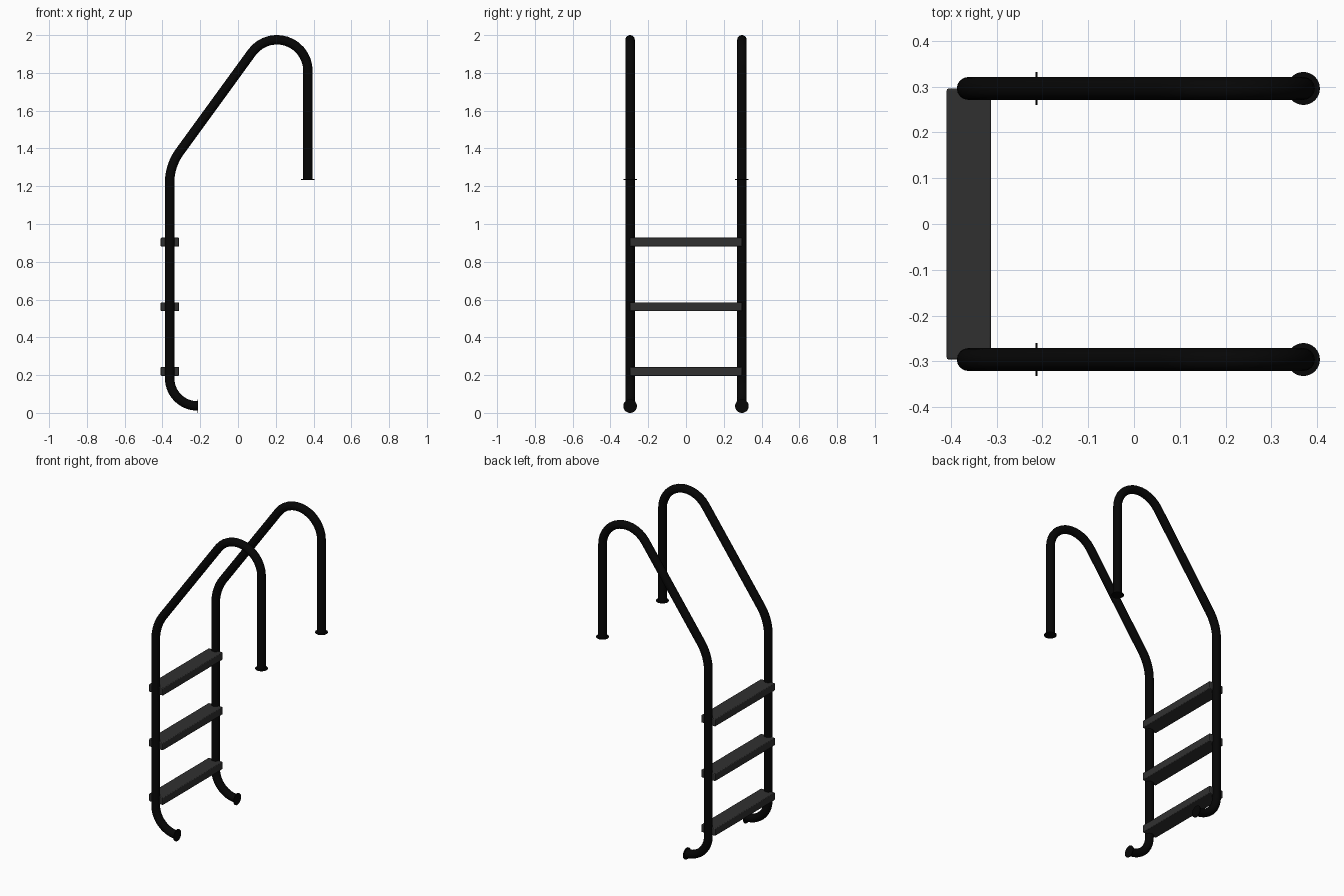
import bpy
import math
from mathutils import Vector

cube = bpy.data.objects.get("Cube")
if cube:
    bpy.data.objects.remove(cube, do_unlink=True)

TUBE_R = 0.025
FLANGE_R = 0.036
RAIL_Y = 0.296


def material(name, value):
    mat = bpy.data.materials.new(name)
    mat.use_nodes = True
    colour = (value, value, value, 1)
    mat.diffuse_color = colour
    mat.node_tree.nodes["Principled BSDF"].inputs["Base Color"].default_value = colour
    return mat


black = material("black tube", 0.0018)
grey = material("dark grey tread", 0.030)


def fillet(before, corner, after, radius, steps=14):
    """Points of an arc that rounds one corner of a path."""
    a, b = (before - corner).normalized(), (after - corner).normalized()
    half = a.angle(b) / 2
    centre = corner + (a + b).normalized() * radius / math.sin(half)
    start = (corner + a * radius / math.tan(half) - centre).normalized()
    end = (corner + b * radius / math.tan(half) - centre).normalized()
    return [centre + start.slerp(end, i / steps) * radius for i in range(steps + 1)]


def shade(obj):
    bpy.ops.object.select_all(action='DESELECT')
    obj.select_set(True)
    bpy.context.view_layer.objects.active = obj
    bpy.ops.object.shade_smooth_by_angle(angle=math.radians(35))


def rail(name, y):
    # Curved foot, upright, sloping handrail, rounded top, deck post
    corners = [Vector((x, y, z)) for x, z in (
        (-0.213, 0.037), (-0.362, 0.037), (-0.362, 1.309), (0.37, 2.316), (0.37, 1.235))]
    path = [corners[0]]
    for i, radius in enumerate((0.147, 0.277, 0.164), 1):
        path += fillet(corners[i - 1], corners[i], corners[i + 1], radius)
    path.append(corners[-1])

    curve = bpy.data.curves.new(name, 'CURVE')
    curve.dimensions = '3D'
    curve.bevel_depth = TUBE_R
    curve.bevel_resolution = 6
    curve.use_fill_caps = True
    spline = curve.splines.new('POLY')
    spline.points.add(len(path) - 1)
    for point, co in zip(spline.points, path):
        point.co = (*co, 1)
    curve.materials.append(black)
    obj = bpy.data.objects.new(name, curve)
    bpy.context.collection.objects.link(obj)
    bpy.ops.object.select_all(action='DESELECT')
    obj.select_set(True)
    bpy.context.view_layer.objects.active = obj
    bpy.ops.object.convert(target='MESH')
    shade(bpy.context.object)


def flange(name, location, tilt):
    bpy.ops.mesh.primitive_cylinder_add(vertices=32, radius=FLANGE_R, depth=0.004,
                                        location=location, rotation=(0, tilt, 0))
    obj = bpy.context.object
    obj.name = name
    obj.data.materials.append(black)
    shade(obj)


def tread(name, z):
    bpy.ops.mesh.primitive_cube_add(size=1, location=(-0.3605, 0, z))
    obj = bpy.context.object
    obj.name = name
    obj.scale = (0.097, 2 * RAIL_Y, 0.047)
    bpy.ops.object.transform_apply(location=False, rotation=False, scale=True)
    obj.data.materials.append(grey)
    bevel = obj.modifiers.new("soft edges", 'BEVEL')
    bevel.width = 0.004
    bevel.segments = 2
    shade(obj)


# Side rails with their end flanges
for side, y in (("left", RAIL_Y), ("right", -RAIL_Y)):
    rail(side + "_rail", y)
    flange(side + "_foot_flange", (-0.213, y, 0.036), math.pi / 2)
    flange(side + "_deck_flange", (0.37, y, 1.235), 0)

# Three evenly spaced treads
for i, label in enumerate(("lower", "middle", "upper")):
    tread(label + "_tread", 0.220 + i * 0.342)
